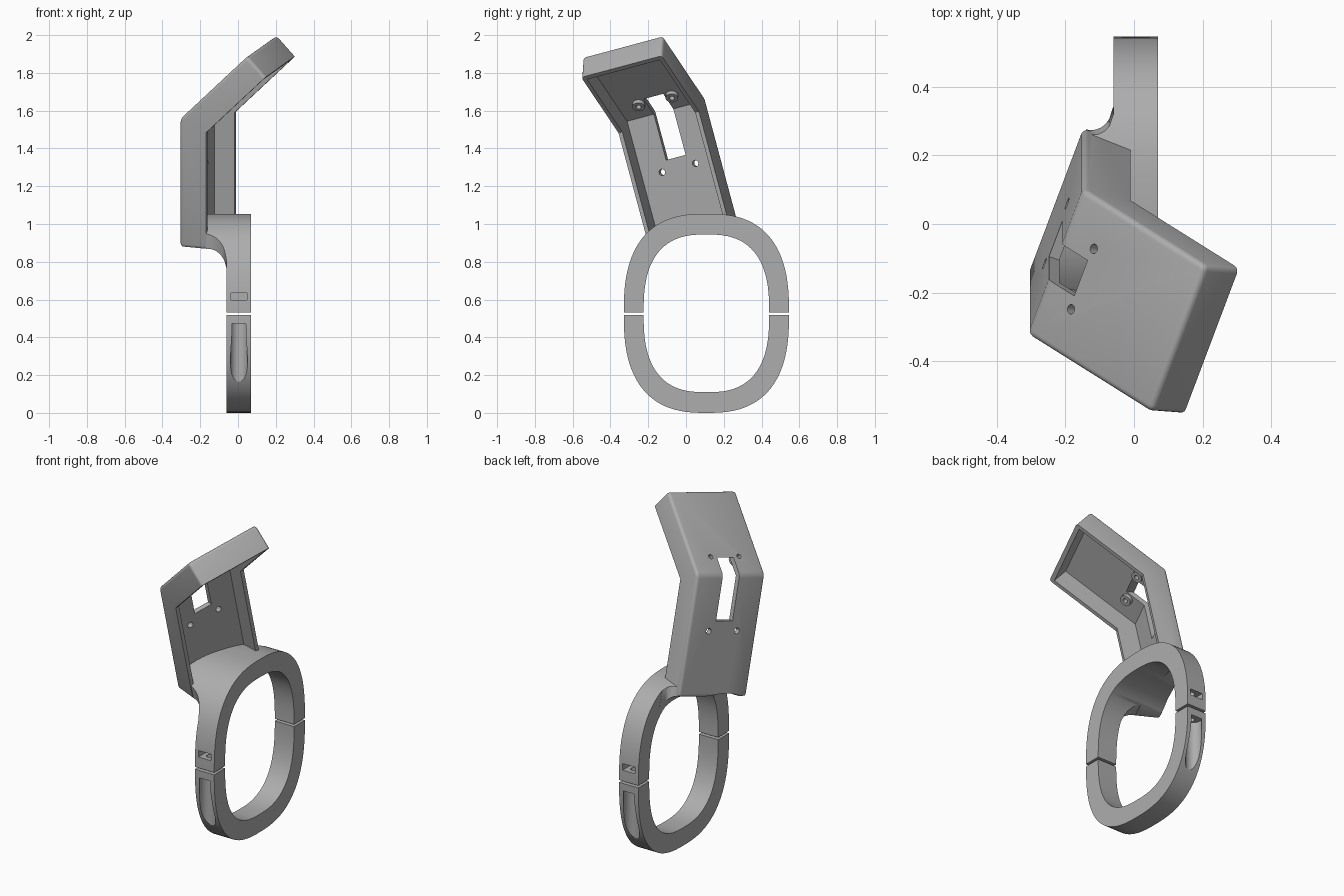
import bpy, bmesh, math
from mathutils import Matrix, Vector

cube = bpy.data.objects.get("Cube")
if cube:
    bpy.data.objects.remove(cube, do_unlink=True)

grey = bpy.data.materials.new("plain grey")
grey.use_nodes = True
grey.diffuse_color = (0.42, 0.42, 0.42, 1)
grey.node_tree.nodes["Principled BSDF"].inputs["Base Color"].default_value = (0.42, 0.42, 0.42, 1)

# Tray frame: local x = depth, y = width, z = length
TILT = Matrix.Rotation(math.radians(15), 4, 'X')
FRAME = TILT @ Matrix.Rotation(math.radians(-20), 4, 'Z')
SIN, COS = math.sin(math.radians(20)), math.cos(math.radians(20))
H = math.sqrt(0.5)
W0, W1 = -0.022, 0.447
WMID = (W0 + W1) / 2
BACK, FOOT, BEND = -0.32, 0.885, 1.585
RING_Y, RING_Z, RING_X = 0.108, 0.527, 0.005


def finish(name, bm, matrix=Matrix()):
    bmesh.ops.transform(bm, matrix=matrix, verts=bm.verts)
    bmesh.ops.recalc_face_normals(bm, faces=bm.faces)
    mesh = bpy.data.meshes.new(name)
    bm.to_mesh(mesh)
    bm.free()
    obj = bpy.data.objects.new(name, mesh)
    bpy.context.collection.objects.link(obj)
    mesh.materials.append(grey)
    return obj


def loft(name, rows, matrix=Matrix(), bevel=0, keep=None):
    """Solid through a list of matching closed loops."""
    bm = bmesh.new()
    loops = [[bm.verts.new(p) for p in row] for row in rows]
    n = len(rows[0])
    for a, b in zip(loops, loops[1:]):
        for i in range(n):
            j = (i + 1) % n
            bm.faces.new((a[i], a[j], b[j], b[i]))
    bm.faces.new(loops[0])
    bm.faces.new(loops[-1])
    if bevel:
        edges = [e for e in bm.edges if keep(e)]
        bmesh.ops.bevel(bm, geom=edges, offset=bevel, segments=4, profile=0.5,
                        affect='EDGES', clamp_overlap=True)
    return finish(name, bm, matrix)


def box(x, y, z, matrix=Matrix()):
    rows = [[(a, y[0], z[0]), (a, y[1], z[0]), (a, y[1], z[1]), (a, y[0], z[1])] for a in x]
    return loft("helper", rows, matrix)


def rod(start, end, radius, matrix=Matrix()):
    a, b = Vector(start), Vector(end)
    bm = bmesh.new()
    bmesh.ops.create_cone(bm, cap_ends=True, segments=32, radius1=radius, radius2=radius,
                          depth=(b - a).length)
    turn = (b - a).to_track_quat('Z', 'Y').to_matrix().to_4x4()
    return finish("helper", bm, matrix @ Matrix.Translation((a + b) / 2) @ turn)


def combine(obj, other, operation):
    mod = obj.modifiers.new("join", 'BOOLEAN')
    mod.operation, mod.object, mod.solver = operation, other, 'EXACT'
    bpy.context.view_layer.update()
    graph = bpy.context.evaluated_depsgraph_get()
    mesh = bpy.data.meshes.new_from_object(obj.evaluated_get(graph))
    obj.modifiers.clear()
    obj.data = mesh
    bpy.data.objects.remove(other, do_unlink=True)


def column(half_y, half_z, x0, x1, power):
    """Rounded oval extruded along x."""
    def point(x, k):
        c, s = math.cos(k), math.sin(k)
        return (x, RING_Y + half_y * math.copysign(abs(c) ** (2 / power), c),
                RING_Z + half_z * math.copysign(abs(s) ** (2 / power), s))
    angles = [2 * math.pi * (i + 0.5) / 96 for i in range(96)]
    return loft("helper", [[point(x, k) for k in angles] for x in (x0, x1)])


def outer(x0):
    return column(0.4375, 0.527, x0, 0.07, 2.6)


def inner():
    return column(0.3325, 0.4175, -0.8, 0.8, 2.65)


def tray_profile(back, length, drop, foot):
    """Bent strip: its back line and a parallel line at the given depth."""
    bx, bz = back, BEND - (back - BACK) * math.tan(math.pi / 8)
    tx, tz = bx + length * H, bz + length * H
    return [(bx, foot), (bx, bz), (tx, tz), (tx + drop * H, tz - drop * H),
            (bx + drop, bz - drop * math.tan(math.pi / 8)), (bx + drop, foot)]


# Tray shell with rounded back edges
def rounded(edge):
    a, b = edge.verts
    depth = [v.co.x - BACK - max(0, (v.co.x + v.co.z - BACK - BEND) / 2) for v in (a, b)]
    along = abs(a.co.y - b.co.y) < 0.001
    is_back = max(depth) < 0.05
    upright = along and max(depth) - min(depth) > 0.05
    return is_back or upright


prof = tray_profile(BACK, 0.535, 0.147, FOOT)
bracket = loft("tray_and_upper_clamp", [[(n, w, v) for n, v in prof] for w in (W0, W1)],
               FRAME, 0.018, rounded)
prof = tray_profile(BACK + 0.032, 0.495, 0.3, 0.912)
combine(bracket, loft("helper", [[(n, w, v) for n, v in prof]
                                 for w in (W0 + 0.022, W1 - 0.022)], FRAME), 'DIFFERENCE')

# Screw bosses on the upper panel
base = Vector((BACK + 0.117 * H, 0, BEND + 0.117 * H))
inward = Vector((H, 0, -H))
sides = [Vector((0, WMID + s * 0.097, 0)) for s in (-1, 1)]
for side in sides:
    combine(bracket, rod(base + side + inward * 0.015, base + side + inward * 0.055,
                         0.033, FRAME), 'UNION')

# Flared neck blending the tray into the clamp
rows = []
R = 0.09
for x, t in [(-0.6, 0)] + [(-0.15 + R * i / 8 * 0.99, i / 8 * 0.99) for i in range(9)] + [(0, 0.99)]:
    e = R * (1 - math.sqrt(1 - t * t))
    lo = (W0 + 0.004 - SIN * x) / COS - e
    hi = (W1 - 0.004 - SIN * x) / COS + e
    rows.append([(x, lo, FOOT + 0.004 - e), (x, hi, FOOT + 0.004 - e), (x, hi, 1.4), (x, lo, 1.4)])
neck = loft("helper", rows, TILT)
combine(neck, box((-2, BACK + 0.01), (-2, 2), (-1, 3), FRAME), 'DIFFERENCE')
combine(neck, box((-0.06, 0.3), (-1, 1), (-0.5, 1.8)), 'UNION')
combine(neck, outer(-0.7), 'INTERSECT')
combine(bracket, neck, 'UNION')
combine(bracket, inner(), 'DIFFERENCE')
combine(bracket, box((-1, 1), (-1, 1), (-1, 0.531)), 'DIFFERENCE')

# Cable slot and screw holes
combine(bracket, box((-0.5, -0.17), (WMID - 0.057, WMID + 0.057), (1.32, 1.663), FRAME), 'DIFFERENCE')
for side in sides:
    low = Vector((BACK, 0, 1.263)) + side
    combine(bracket, rod(low - Vector((0.1, 0, 0)), low + Vector((0.1, 0, 0)), 0.017, FRAME), 'DIFFERENCE')
    combine(bracket, rod(base + side - inward * 0.1, base + side + inward * 0.1, 0.014, FRAME), 'DIFFERENCE')

# Lower half of the clamp
lower = outer(-0.06)
lower.name = "lower_clamp"
combine(lower, inner(), 'DIFFERENCE')
combine(lower, box((-1, 1), (-1, 1), (0.517, 2)), 'DIFFERENCE')

# Bolt channels, bolt holes and nut slots at both ends
for s in (-1, 1):
    y = RING_Y + s * 0.41
    hole_y = RING_Y + s * 0.39
    combine(lower, rod((RING_X, y, -0.2), (RING_X, y, 0.472), 0.045), 'DIFFERENCE')
    combine(lower, rod((RING_X, hole_y, 0.4), (RING_X, hole_y, 0.7), 0.018), 'DIFFERENCE')
    combine(bracket, rod((RING_X, hole_y, 0.45), (RING_X, hole_y, 0.66), 0.018), 'DIFFERENCE')
    ends = sorted((RING_Y + s * 0.355, RING_Y + s * 0.6))
    combine(bracket, box((RING_X - 0.042, RING_X + 0.042), ends, (0.597, 0.636)), 'DIFFERENCE')

# Smooth curved faces, keep crisp edges
bpy.ops.object.select_all(action='DESELECT')
for obj in (bracket, lower):
    obj.data.name = obj.name
    obj.select_set(True)
bpy.context.view_layer.objects.active = bracket
bpy.ops.object.shade_smooth_by_angle(angle=math.radians(30))
